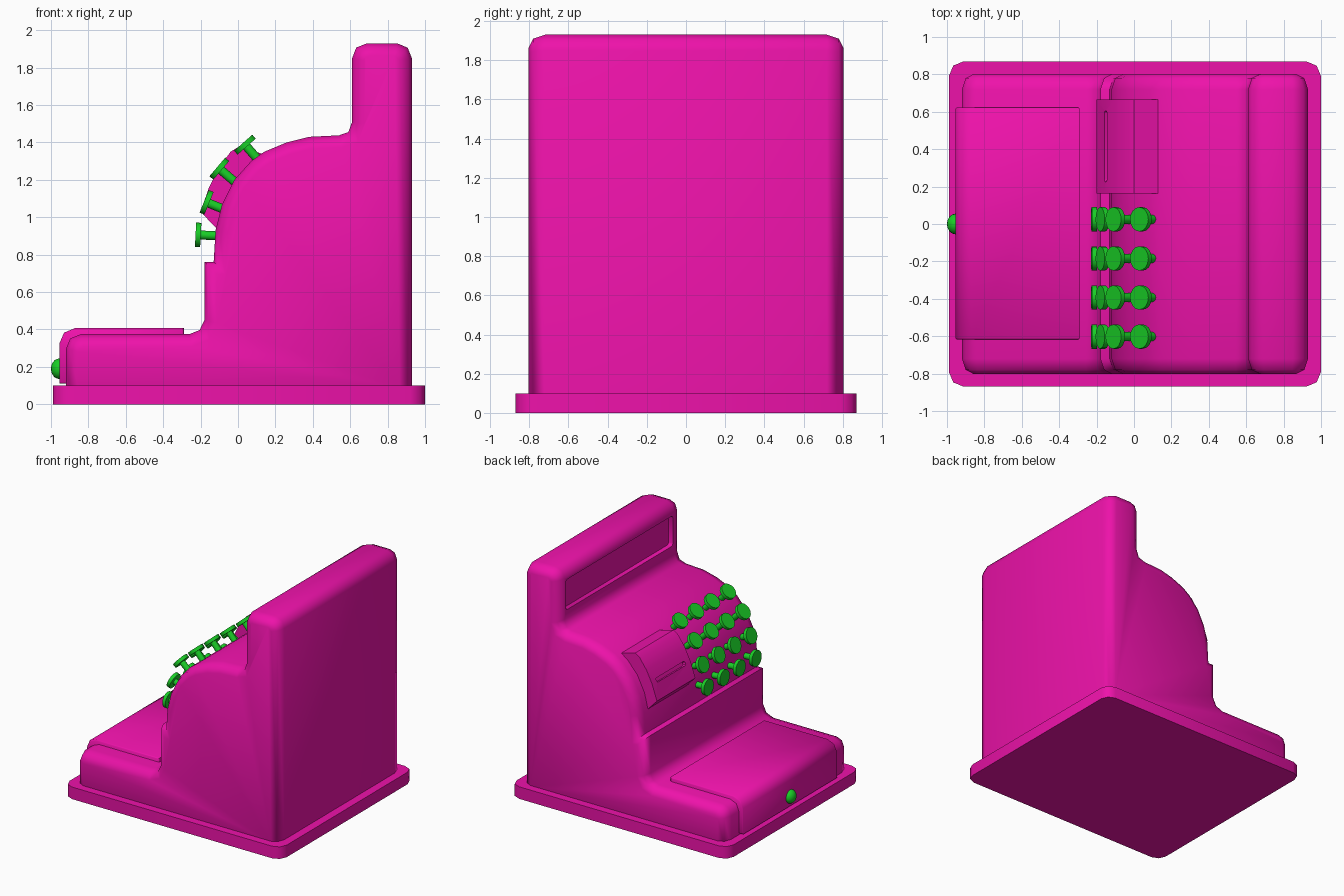
import bpy, bmesh, math
from mathutils import Vector, Matrix

if "Cube" in bpy.data.objects:
    bpy.data.objects.remove(bpy.data.objects["Cube"])

def material(name, rgb):
    m = bpy.data.materials.new(name)
    m.diffuse_color = (*rgb, 1)
    m.use_nodes = True
    m.node_tree.nodes["Principled BSDF"].inputs["Base Color"].default_value = m.diffuse_color
    return m

PINK = material("pink", (0.85, 0.006, 0.40))
GREEN = material("green", (0.01, 0.62, 0.02))

def finish(bm, name, mat, angle=55):
    bmesh.ops.recalc_face_normals(bm, faces=bm.faces)
    mesh = bpy.data.meshes.new(name)
    bm.to_mesh(mesh)
    bm.free()
    ob = bpy.data.objects.new(name, mesh)
    bpy.context.collection.objects.link(ob)
    mesh.materials.append(mat)
    smooth(ob, angle)
    return ob

def smooth(ob, angle=55):
    bpy.ops.object.select_all(action='DESELECT')
    ob.select_set(True)
    bpy.context.view_layer.objects.active = ob
    bpy.ops.object.shade_smooth_by_angle(angle=math.radians(angle))

def inset(pts, d):
    """Mitred inward offset of a clockwise x-z outline."""
    out = []
    for i, p in enumerate(pts):
        a = (p - pts[i - 1]).normalized()
        b = (pts[(i + 1) % len(pts)] - p).normalized()
        na, nb = Vector((a.y, -a.x)), Vector((b.y, -b.x))
        out.append(p + (na + nb) * d / (1 + na.dot(nb)))
    return out

def prism(name, outline, sections, mat, angle=55):
    """Loft a side outline through (y, inset) sections."""
    pts = [Vector(p) for p in outline]
    bm = bmesh.new()
    rings = [[bm.verts.new((p.x, y, p.y)) for p in inset(pts, d)] for y, d in sections]
    n = len(pts)
    for r, s in zip(rings, rings[1:]):
        for i in range(n):
            bm.faces.new((r[i], r[(i + 1) % n], s[(i + 1) % n], s[i]))
    bm.faces.new(rings[0])
    bm.faces.new(rings[-1])
    return finish(bm, name, mat, angle)

def rounded_box(name, centre, size, axis, radius, mat, segs=2, tilt=0):
    """Box with the four edges along one axis rounded, tilted about y."""
    bm = bmesh.new()
    bmesh.ops.create_cube(bm, size=1, matrix=Matrix.Diagonal((*size, 1)))
    edges = [e for e in bm.edges
             if abs((e.verts[0].co - e.verts[1].co).normalized()[axis]) > 0.9]
    bmesh.ops.bevel(bm, geom=edges, offset=radius, segments=segs, profile=0.5, affect='EDGES')
    bm.transform(Matrix.Translation(centre) @ Matrix.Rotation(tilt, 4, 'Y'))
    return finish(bm, name, mat)

def cut(ob, cutter):
    mod = ob.modifiers.new("cut", 'BOOLEAN')
    mod.operation, mod.solver, mod.object = 'DIFFERENCE', 'EXACT', cutter
    bpy.context.view_layer.objects.active = ob
    bpy.ops.object.modifier_apply(modifier=mod.name)
    bpy.data.objects.remove(cutter)
    smooth(ob)

# base plate
rounded_box("base_plate", (0.005, 0, 0.05), (1.99, 1.74, 0.1), 2, 0.08, PINK)

# body with display tower and window recess
body_outline = [(-0.92, 0.02), (-0.92, 0.295), (-0.897, 0.352), (-0.84, 0.375),
                (-0.26, 0.375), (-0.205, 0.397), (-0.18, 0.45), (-0.18, 0.762),
                (-0.13, 0.762), (-0.12, 0.93), (-0.085, 1.07), (-0.02, 1.2),
                (0.07, 1.3), (0.14, 1.35), (0.26, 1.4), (0.38, 1.43), (0.54, 1.438),
                (0.59, 1.455), (0.61, 1.51), (0.61, 1.85), (0.632, 1.907), (0.69, 1.93),
                (0.85, 1.93), (0.907, 1.907), (0.93, 1.85), (0.93, 0.02)]
body = prism("body", body_outline, [(-0.803, 0.065), (-0.78, 0.02), (-0.72, 0),
                                    (0.72, 0), (0.78, 0.02), (0.803, 0.065)], PINK)
cut(body, rounded_box("window_cutter", (0.61, 0, 1.705), (0.08, 1.4, 0.25), 0, 0.02, PINK))

# drawer front and its pull
prism("drawer", [(-0.955, 0.11), (-0.955, 0.325), (-0.93, 0.383), (-0.87, 0.408),
                 (-0.29, 0.408), (-0.29, 0.3), (-0.5, 0.11)],
      [(-0.618, 0.008), (-0.61, 0), (0.615, 0), (0.623, 0.008)], PINK)
bm = bmesh.new()
bmesh.ops.create_uvsphere(bm, u_segments=16, v_segments=10, radius=0.055,
                          matrix=Matrix.Translation((-0.955, 0, 0.19)) @ Matrix.Diagonal((0.82, 1, 1, 1)))
finish(bm, "drawer_pull", GREEN)

# receipt housing with paper slot
housing = prism("receipt_housing", [(-0.05, 0.9), (-0.12, 0.945), (-0.2, 1.03), (-0.155, 1.16),
                                    (-0.105, 1.26), (-0.04, 1.35), (0.0, 1.375),
                                    (0.13, 1.34), (0.1, 1.2)],
                [(0.163, 0), (0.665, 0)], PINK, 30)
cut(housing, rounded_box("slot_cutter", (-0.15, 0.415, 1.165), (0.05, 0.38, 0.034), 0, 0.016,
                         PINK, 3, math.radians(23)))
smooth(housing, 30)

# keys: stem base and cap centre for each row, four columns
rows = [((-0.10, 0.90), (-0.213, 0.906)), ((-0.07, 1.04), (-0.168, 1.08)),
        ((0.0, 1.175), (-0.1, 1.26)), ((0.11, 1.305), (0.037, 1.388))]
for r, (foot, top) in enumerate(rows):
    for c in range(4):
        y = 0.025 - 0.209 * c
        a, b = Vector((foot[0], y, foot[1])), Vector((top[0], y, top[1]))
        axis = b - a
        rot = axis.to_track_quat('Z', 'Y').to_matrix().to_4x4()
        bm = bmesh.new()
        for radius, length, mid in ((0.024, axis.length, (a + b) / 2), (0.065, 0.028, b)):
            bmesh.ops.create_cone(bm, cap_ends=True, segments=16, radius1=radius, radius2=radius,
                                  depth=length, matrix=Matrix.Translation(mid) @ rot)
        finish(bm, f"key_{r + 1}_{c + 1}", GREEN)
